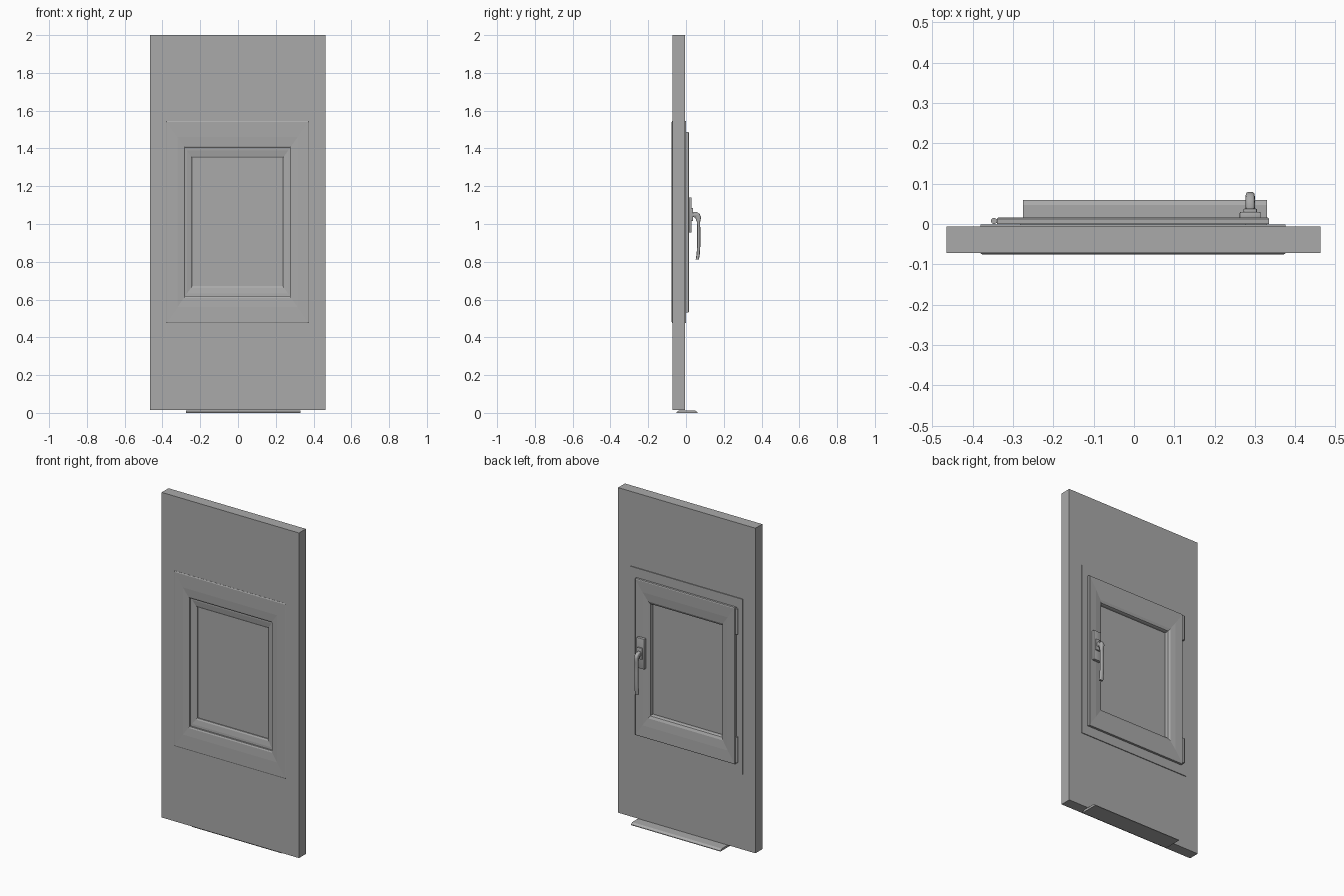
import bpy, bmesh, math
from mathutils import Vector

if "Cube" in bpy.data.objects:
    bpy.data.objects.remove(bpy.data.objects["Cube"])

grey = bpy.data.materials.new("plain grey")
grey.diffuse_color = (0.4, 0.4, 0.4, 1)
grey.use_nodes = True
grey.node_tree.nodes["Principled BSDF"].inputs["Base Color"].default_value = grey.diffuse_color

CX, CZ, HX, HZ = -0.0025, 1.01, 0.3775, 0.535   # window centre and half size


def finish(name, bm, smooth=None):
    bmesh.ops.recalc_face_normals(bm, faces=bm.faces)
    me = bpy.data.meshes.new(name)
    bm.to_mesh(me)
    bm.free()
    ob = bpy.data.objects.new(name, me)
    bpy.context.collection.objects.link(ob)
    me.materials.append(grey)
    if smooth:
        bpy.context.view_layer.objects.active = ob
        ob.select_set(True)
        bpy.ops.object.shade_smooth_by_angle(angle=math.radians(smooth))
        ob.select_set(False)
    return ob


def rect(inset):
    # rectangle inside the window outline, taller mitres than wide
    hx, hz = HX - inset, HZ - inset * HZ / HX * 1.008
    return CX - hx, CX + hx, CZ - hz, CZ + hz


def loft(name, loops, closed=True, caps=False, smooth=None):
    bm = bmesh.new()
    rows = [[bm.verts.new(p) for p in loop] for loop in loops]
    n = len(rows[0])
    pairs = list(zip(rows, rows[1:])) + ([(rows[-1], rows[0])] if closed else [])
    for a, b in pairs:
        for i in range(n):
            j = (i + 1) % n
            bm.faces.new((a[i], a[j], b[j], b[i]))
    if caps:
        bm.faces.new(rows[0])
        bm.faces.new(rows[-1])
    return finish(name, bm, smooth)


def corners(r, y):
    x0, x1, z0, z1 = r
    return [(x0, y, z0), (x1, y, z0), (x1, y, z1), (x0, y, z1)]


def mitred_ring(name, profile):
    return loft(name, [corners(rect(i), y) for i, y in profile])


def box(name, x0, x1, y0, y1, z0, z1, bevel=0):
    bm = bmesh.new()
    bmesh.ops.create_cube(bm, size=1)
    for v in bm.verts:
        v.co = Vector(((x0 + x1) / 2 + v.co.x * (x1 - x0),
                       (y0 + y1) / 2 + v.co.y * (y1 - y0),
                       (z0 + z1) / 2 + v.co.z * (z1 - z0)))
    if bevel:
        bmesh.ops.bevel(bm, geom=bm.edges[:], offset=bevel, segments=2,
                        affect='EDGES', profile=0.5)
    return finish(name, bm, 35 if bevel else None)


def cylinder(name, loc, radius, depth, axis):
    rows = []
    for s in (-0.5, 0.5):
        row = []
        for k in range(20):
            a = math.tau * k / 20
            u, v = radius * math.cos(a), radius * math.sin(a)
            d = (u, v, s * depth) if axis == 'Z' else (u, s * depth, v)
            row.append(Vector(loc) + Vector(d))
        rows.append(row)
    return loft(name, rows, closed=False, caps=True, smooth=35)


# Wall panel with the window opening
outer = (-0.465, 0.4625, 0.015, 2.0)
hole = rect(0.012)
loft("wall_panel", [corners(outer, -0.072), corners(outer, -0.006),
                    corners(hole, -0.006), corners(hole, -0.072)])

# Fixed frame: wide front face, flat narrow back lip
mitred_ring("window_frame", [(0, -0.073), (0.004, -0.0755), (0.06, -0.0745), (0.094, -0.071),
                             (0.1, -0.067), (0.1, -0.03), (0.06, -0.03),
                             (0.06, -0.001), (0, -0.001)])

# Opening sash, sloping towards the glass on both sides
mitred_ring("window_sash", [(0.04, 0.0), (0.04, 0.013), (0.043, 0.0155), (0.09, 0.013),
                            (0.125, 0.008), (0.135, 0.001), (0.1375, -0.008),
                            (0.1375, -0.046), (0.131, -0.051), (0.11, -0.056),
                            (0.097, -0.057), (0.097, 0.0)])

# Glass pane
g = rect(0.134)
box("glass_pane", g[0], g[1], -0.04, -0.022, g[2], g[3])

# Hinges, upper and lower
for label, z in (("upper", 1.405), ("lower", 0.622)):
    cylinder(label + "_hinge_barrel", (-0.347, 0.0075, z), 0.0075, 0.155, 'Z')
    box(label + "_hinge_leaf", -0.346, -0.337, 0.002, 0.011, z - 0.07, z + 0.07)

# Handle: back plate, collar, neck and bent grip
HXC = 0.288
box("handle_plate", 0.262, 0.314, 0.01, 0.03, 0.955, 1.14, 0.003)
box("handle_collar", 0.271, 0.305, 0.028, 0.038, 1.015, 1.085, 0.003)
cylinder("handle_neck", (HXC, 0.044, 1.048), 0.012, 0.036, 'Y')
path = [(0.040, 1.049), (0.052, 1.050), (0.060, 1.045), (0.065, 1.033), (0.0665, 1.01),
        (0.0675, 0.95), (0.067, 0.88), (0.0645, 0.84), (0.060, 0.812)]
rings = []
for i, (y, z) in enumerate(path):
    a, b = path[max(i - 1, 0)], path[min(i + 1, len(path) - 1)]
    t = Vector((0, b[0] - a[0], b[1] - a[1])).normalized()
    side = Vector((0, -t.z, t.y))
    thick = 0.015 if i < 4 else 0.0085
    ring = []
    for k in range(16):
        ang = math.tau * k / 16
        c, s = math.cos(ang), math.sin(ang)
        # rounded-box section
        c, s = (math.copysign(abs(q) ** 0.6, q) for q in (c, s))
        ring.append(Vector((HXC + 0.0115 * c, y, z)) + side * (thick * s))
    rings.append(ring)
loft("handle_grip", rings, closed=False, caps=True, smooth=40)

# Threshold plate under the panel with chamfered long edges
section = [(-0.05, 0.0), (0.06, 0.0), (0.06, 0.004), (0.047, 0.013),
           (-0.037, 0.013), (-0.05, 0.004)]
loft("threshold_plate", [[(x, y, z) for y, z in section] for x in (-0.275, 0.33)],
     closed=False, caps=True)
